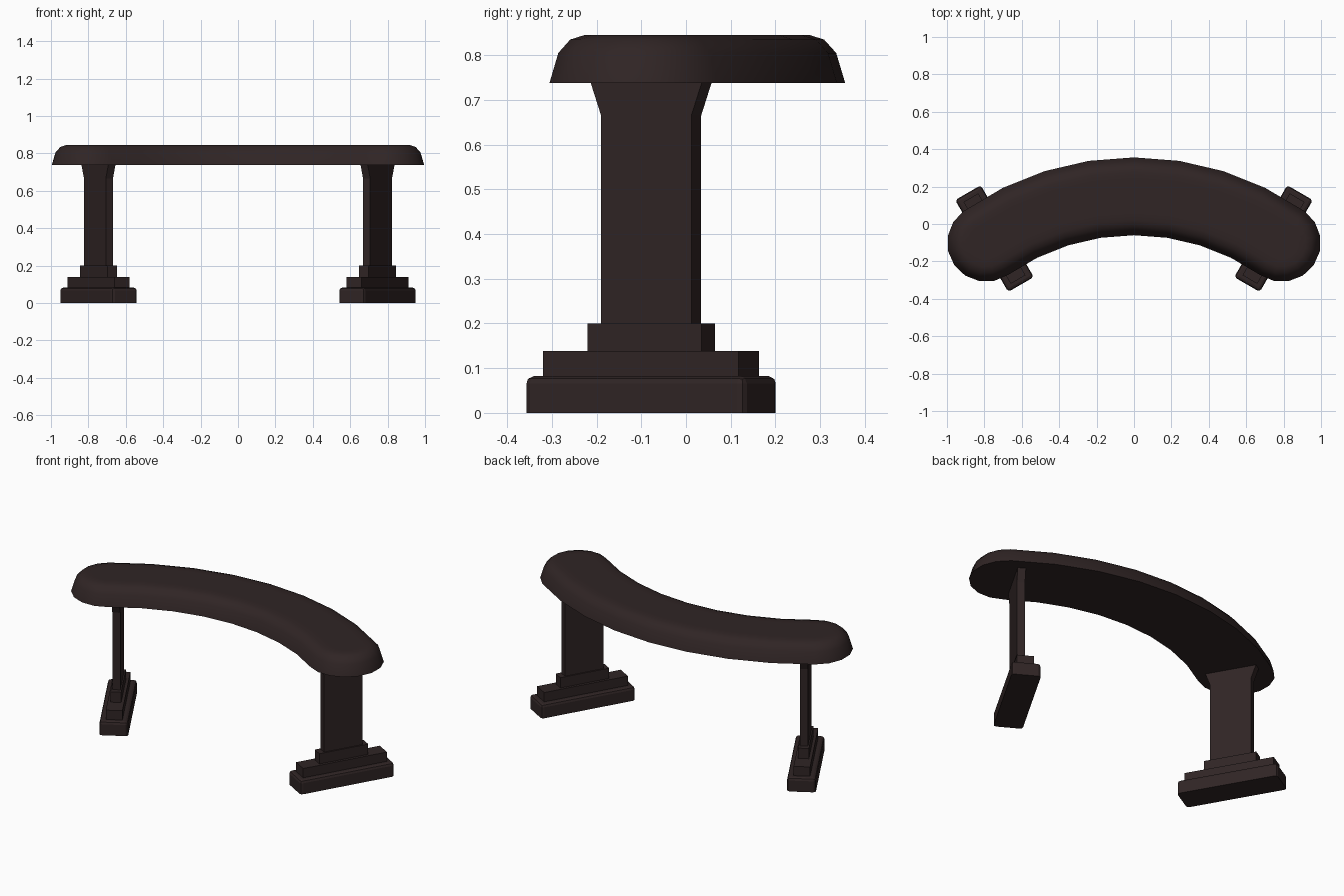
import bpy, bmesh
from math import sin, cos, pi, radians
from mathutils import Vector

if "Cube" in bpy.data.objects:
    bpy.data.objects.remove(bpy.data.objects["Cube"])

COLOR = (0.029, 0.018, 0.018, 1)
wood = bpy.data.materials.new("dark_brown")
wood.use_nodes = True
wood.diffuse_color = COLOR
wood.node_tree.nodes["Principled BSDF"].inputs["Base Color"].default_value = COLOR


def finish(bm, name, location=(0, 0, 0), turn=0):
    bmesh.ops.recalc_face_normals(bm, faces=bm.faces)
    mesh = bpy.data.meshes.new(name)
    bm.to_mesh(mesh)
    bm.free()
    mesh.materials.append(wood)
    obj = bpy.data.objects.new(name, mesh)
    obj.location = location
    obj.rotation_euler.z = turn
    bpy.context.collection.objects.link(obj)
    return obj


# Curved seat: an arc with round ends, stacked in inset rings
RADIUS, HALF_WIDTH, SWEEP, STEPS = 1.382, 0.208, radians(34.9), 8
CENTRE_Y = 0.148 - RADIUS
PROFILE = [(0, 0.738), (0.02, 0.805), (0.047, 0.835), (0.079, 0.845), (0.12, 0.845)]


def outline():
    """Spine points with outward directions, counterclockwise."""
    def spine(p):
        return Vector((RADIUS * sin(p), CENTRE_Y + RADIUS * cos(p), 0))

    def heading(a):
        return Vector((cos(a), sin(a), 0))
    pts = []
    for side in (1, -1):
        for i in range(STEPS + 1):
            p = side * SWEEP * (1 - 2 * i / STEPS)
            pts.append((spine(p), heading(pi / 2 - p) * side))
        end = -side * SWEEP
        start = pi / 2 - end + (0 if side > 0 else pi)
        for i in range(1, STEPS):
            pts.append((spine(end), heading(start + pi * i / STEPS)))
    return pts


bm = bmesh.new()
path = outline()
count = len(path)
rings = [[bm.verts.new(c + d * (HALF_WIDTH - inset) + Vector((0, 0, z))) for c, d in path]
         for inset, z in PROFILE]
for low, high in zip(rings, rings[1:]):
    for i in range(count):
        j = (i + 1) % count
        bm.faces.new((low[i], low[j], high[j], high[i]))
for ring in (rings[0], rings[-1]):
    inner = 3 * STEPS
    for i in range(STEPS):
        bm.faces.new((ring[i], ring[i + 1], ring[inner - i - 1], ring[inner - i]))
    bm.faces.new(ring[STEPS:2 * STEPS + 1])
    bm.faces.new(ring[inner:] + ring[:1])
seat = finish(bm, "seat")
bpy.ops.object.select_all(action='DESELECT')
seat.select_set(True)
bpy.context.view_layer.objects.active = seat
bpy.ops.object.shade_smooth_by_angle(angle=radians(40))


def block(width, length, z0, z1, bevel=0):
    bm = bmesh.new()
    bmesh.ops.create_cube(bm, size=1)
    for v in bm.verts:
        v.co = (v.co.x * width, v.co.y * length, z0 if v.co.z < 0 else z1)
    if bevel:
        edges = [e for e in bm.edges if any(v.co.z > z0 for v in e.verts)]
        bmesh.ops.bevel(bm, geom=edges, offset=bevel, segments=2, profile=0.5, affect='EDGES')
    return bm


def post():
    """Flat post whose head flares along its length."""
    bm = block(0.044, 0.233, 0.2, 0.665)
    top = max(bm.faces, key=lambda f: f.calc_center_median().z)
    new = bmesh.ops.extrude_face_region(bm, geom=[top])["geom"]
    bmesh.ops.delete(bm, geom=[top], context='FACES_ONLY')
    for v in new:
        if isinstance(v, bmesh.types.BMVert):
            v.co.z = 0.74
            v.co.y *= 0.288 / 0.233
    return bm


# Two pedestal legs, turned to follow the arc
for label, side in (("left", 1), ("right", -1)):
    place = dict(location=(side * 0.746, -0.078, 0), turn=-side * radians(30))
    finish(block(0.158, 0.567, 0, 0.082, 0.016), label + "_leg_base", **place)
    finish(block(0.091, 0.505, 0.07, 0.138), label + "_leg_middle_step", **place)
    finish(block(0.059, 0.295, 0.13, 0.2), label + "_leg_top_step", **place)
    finish(post(), label + "_leg_post", **place)
